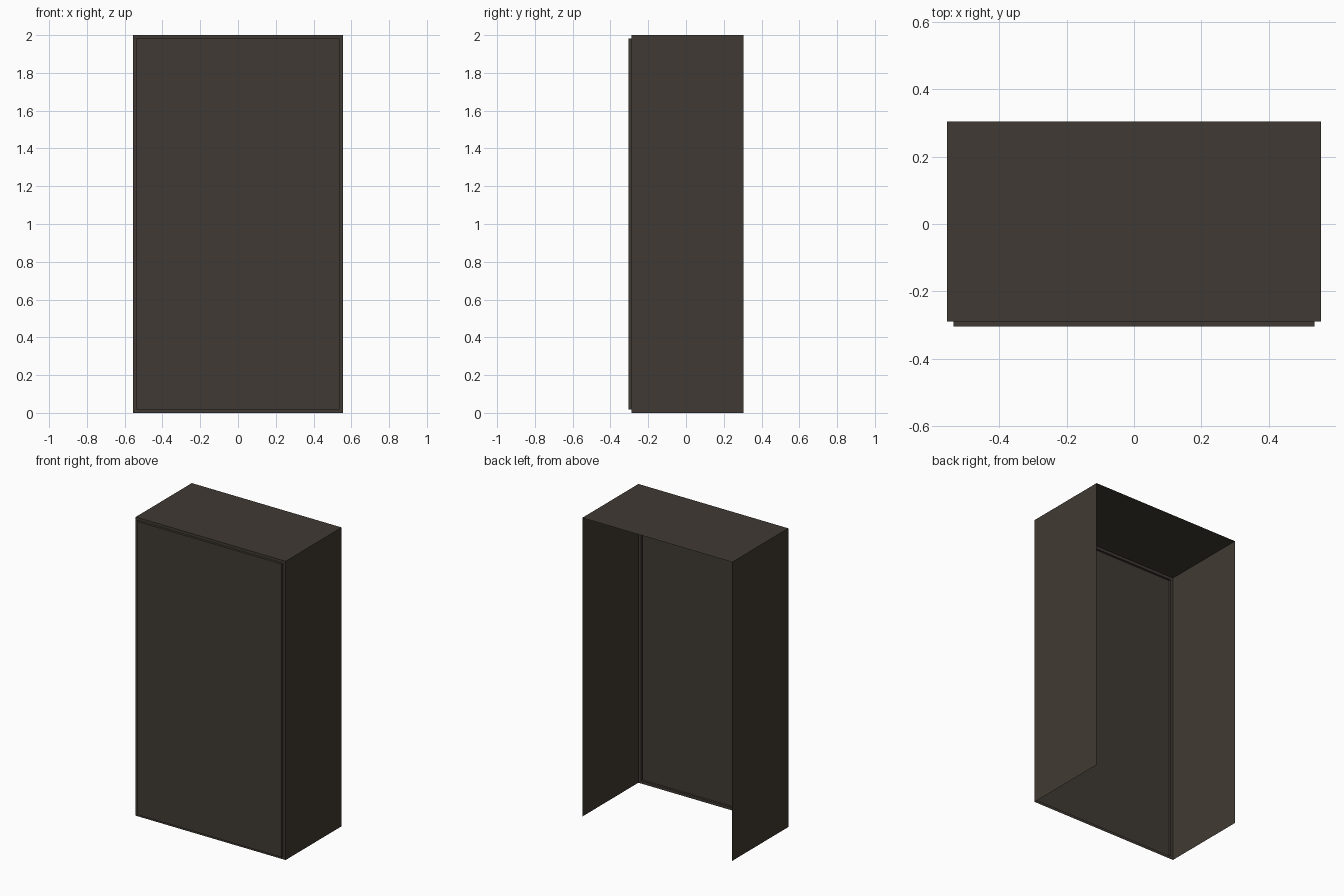
import bpy, bmesh
from mathutils import Vector

if "Cube" in bpy.data.objects:
    bpy.data.objects.remove(bpy.data.objects["Cube"])

HALF_W, BACK, FRONT, HEIGHT = 0.555, 0.304, -0.289, 2.0
BORDER, RAISE = 0.026, 0.015

mat = bpy.data.materials.new("dark brown")
mat.diffuse_color = (0.051, 0.042, 0.033, 1)
mat.use_nodes = True
mat.node_tree.nodes["Principled BSDF"].inputs["Base Color"].default_value = mat.diffuse_color

# cabinet shell: a box
bm = bmesh.new()
bmesh.ops.create_cube(bm, size=1)
for v in bm.verts:
    v.co = Vector((v.co.x * 2 * HALF_W,
                   BACK if v.co.y > 0 else FRONT,
                   (v.co.z + 0.5) * HEIGHT))
bm.normal_update()

# open back and bottom
open_faces = [f for f in bm.faces if f.normal.y > 0.9 or f.normal.z < -0.9]
bmesh.ops.delete(bm, geom=open_faces, context='FACES')

# front: narrow border with a raised panel
front = next(f for f in bm.faces if f.normal.y < -0.9)
bmesh.ops.inset_individual(bm, faces=[front], thickness=BORDER)
ext = bmesh.ops.extrude_discrete_faces(bm, faces=[front])
panel = ext["faces"][0]
bmesh.ops.translate(bm, verts=list(panel.verts), vec=(0, -RAISE, 0))

mesh = bpy.data.meshes.new("cabinet_shell")
bm.to_mesh(mesh)
bm.free()
mesh.materials.append(mat)
obj = bpy.data.objects.new("cabinet_shell", mesh)
bpy.context.collection.objects.link(obj)
